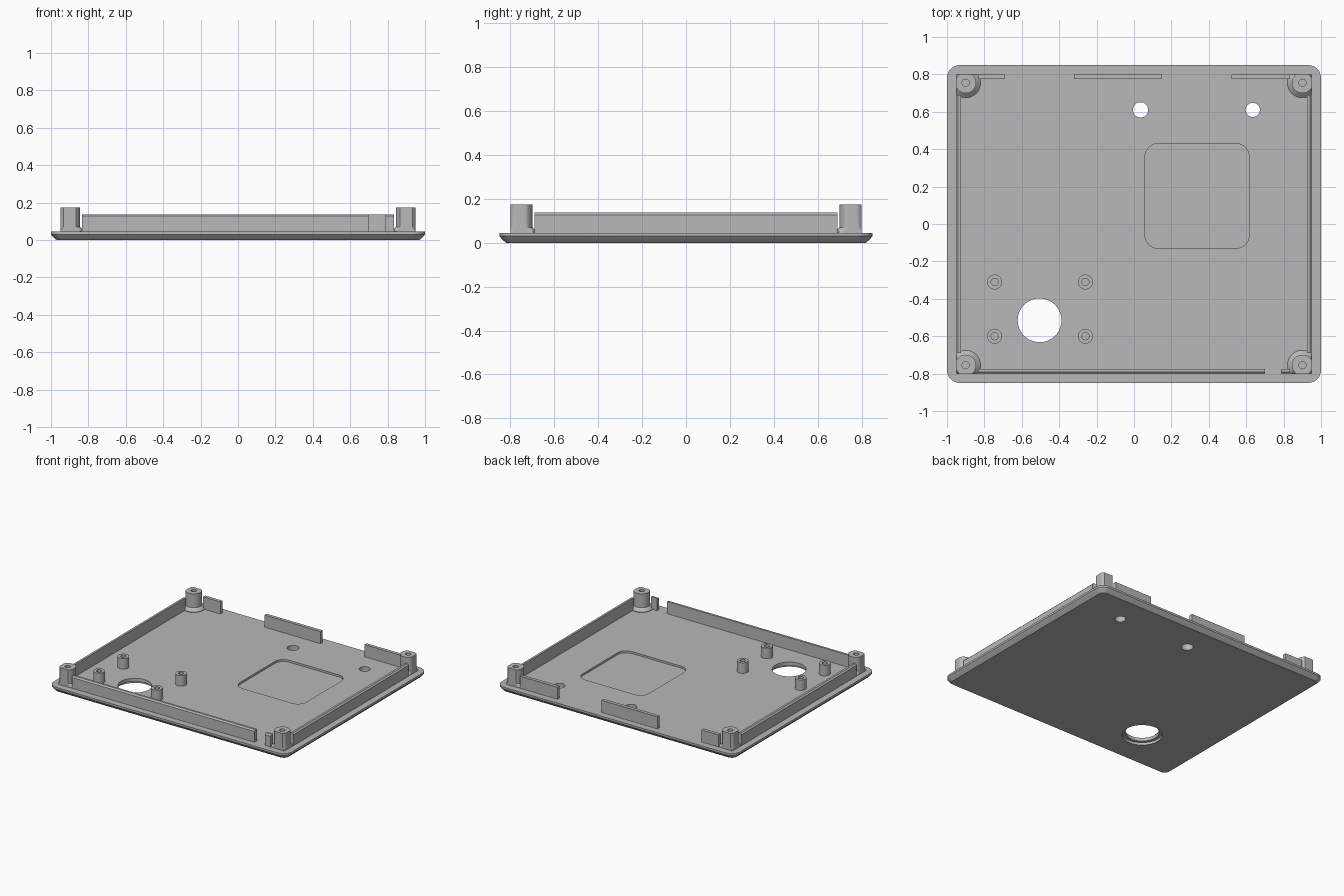
import bpy, bmesh, math

if "Cube" in bpy.data.objects:
    bpy.data.objects.remove(bpy.data.objects["Cube"], do_unlink=True)

GREY = (0.48, 0.48, 0.48, 1)
mat = bpy.data.materials.new("plain grey")
mat.use_nodes = True
mat.diffuse_color = GREY
mat.node_tree.nodes["Principled BSDF"].inputs["Base Color"].default_value = GREY

FLOOR = 0.045      # top of the base plate
WALL_TOP = 0.137
SINK = 0.005       # overlap of raised parts into the plate


def circle(r, n=48):
    return [(r * math.cos(2 * math.pi * i / n), r * math.sin(2 * math.pi * i / n))
            for i in range(n)]


def rounded_rect(hx, hy, r, steps=8):
    pts = []
    for k, (sx, sy) in enumerate([(1, 1), (-1, 1), (-1, -1), (1, -1)]):
        for i in range(steps + 1):
            a = math.pi / 2 * (k + i / steps)
            pts.append((sx * (hx - r) + r * math.cos(a), sy * (hy - r) + r * math.sin(a)))
    return pts


def loft(name, rings, loc=(0, 0), flip=(1, 1), smooth=True):
    """Skin a stack of (outline, z) rings and cap both ends."""
    bm = bmesh.new()
    layers = [[bm.verts.new((loc[0] + flip[0] * x, loc[1] + flip[1] * y, z))
               for x, y in outline] for outline, z in rings]
    n = len(layers[0])
    for low, high in zip(layers, layers[1:]):
        for i in range(n):
            j = (i + 1) % n
            bm.faces.new((low[i], low[j], high[j], high[i]))
    bm.faces.new(layers[0][::-1])
    bm.faces.new(layers[-1])
    bmesh.ops.remove_doubles(bm, verts=bm.verts[:], dist=0.00005)
    bmesh.ops.recalc_face_normals(bm, faces=bm.faces[:])
    mesh = bpy.data.meshes.new(name)
    bm.to_mesh(mesh)
    bm.free()
    mesh.materials.append(mat)
    ob = bpy.data.objects.new(name, mesh)
    bpy.context.collection.objects.link(ob)
    if smooth:
        shade(ob)
    return ob


def activate(ob):
    bpy.ops.object.select_all(action="DESELECT")
    ob.select_set(True)
    bpy.context.view_layer.objects.active = ob


def shade(ob):
    activate(ob)
    bpy.ops.object.shade_smooth_by_angle(angle=math.radians(25))


def cut(ob, cutter):
    activate(ob)
    mod = ob.modifiers.new("cut", "BOOLEAN")
    mod.operation = "DIFFERENCE"
    mod.solver = "EXACT"
    mod.object = cutter
    bpy.ops.object.modifier_apply(modifier=mod.name)
    bpy.data.objects.remove(cutter, do_unlink=True)


# Base plate with a bevelled underside
plate = loft("base_plate", [(rounded_rect(1 - d, 0.85 - d, 0.07 - d), z) for d, z in
                            [(0.03, 0), (0.013, 0.015), (0, 0.03), (0, FLOOR)]], smooth=False)

# Round openings, the counterbore below the large one, and the shallow pocket
for x, y, r, low, high in [(-0.505, -0.515, 0.117, -0.1, 0.1),
                           (-0.505, -0.515, 0.138, -0.1, 0.02),
                           (0.035, 0.61, 0.041, -0.1, 0.1),
                           (0.635, 0.61, 0.038, -0.1, 0.1)]:
    cut(plate, loft("hole_cutter", [(circle(r), low), (circle(r), high)], (x, y), smooth=False))
pocket = rounded_rect(0.278, 0.28, 0.07)
cut(plate, loft("pocket_cutter", [(pocket, 0.03), (pocket, 0.1)], (0.337, 0.15), smooth=False))
shade(plate)


# Rim walls: a length along one axis, the outer top edge bevelled
def wall(name, start, end, outer, axis, bevel=0.01):
    side = math.copysign(1, outer)
    inner = outer - side * 0.026

    def outline(out):
        pts = [(start, inner), (end, inner), (end, out), (start, out)]
        return pts if axis == "x" else [(b, a) for a, b in pts]
    loft(name, [(outline(outer), FLOOR - SINK),
                (outline(outer), WALL_TOP - bevel),
                (outline(outer - side * bevel), WALL_TOP)], smooth=False)


wall("left_wall", -0.69, 0.69, 0.95, "y")
wall("right_wall", -0.69, 0.69, -0.95, "y")
wall("front_wall_long", -0.835, 0.70, -0.80, "x")
wall("front_wall_short", 0.785, 0.835, -0.80, "x")
for name, a, b in [("right", -0.835, -0.69), ("middle", -0.32, 0.15), ("left", 0.52, 0.835)]:
    wall("back_wall_" + name, a, b, 0.80, "x", bevel=0.001)


# Corner screw bosses: flared foot, outer sides trimmed flush with the walls
def trimmed(r):
    return [(min(x, 0.05), min(y, 0.045)) for x, y in circle(r)]


for sx, xname in [(1, "left"), (-1, "right")]:
    for sy, yname in [(1, "back"), (-1, "front")]:
        loft(f"{yname}_{xname}_boss",
             [(trimmed(0.08), FLOOR - SINK), (trimmed(0.08), FLOOR + 0.004),
              (trimmed(0.056), 0.07), (trimmed(0.056), 0.175),
              (circle(0.019), 0.175), (circle(0.019), 0.08)],
             (sx * 0.90, sy * 0.755), (sx, sy))

# Small hollow posts around the large opening
for x in (-0.745, -0.26):
    for y in (-0.31, -0.60):
        loft("mounting_post",
             [(circle(0.04, 32), FLOOR - SINK), (circle(0.04, 32), 0.125),
              (circle(0.019, 32), 0.125), (circle(0.019, 32), 0.06)], (x, y))
